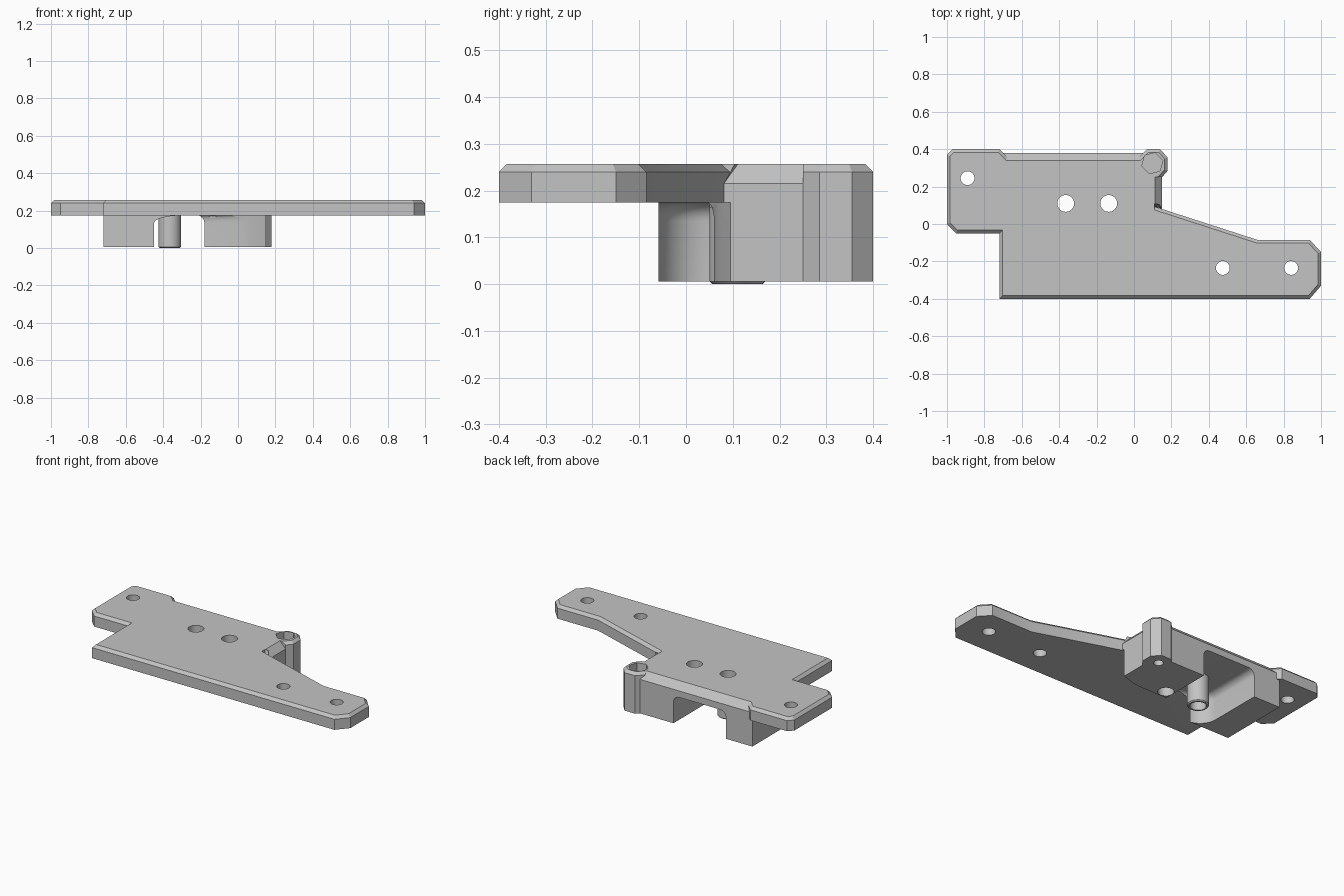
import bpy, bmesh, math
from mathutils import Vector

if "Cube" in bpy.data.objects:
    bpy.data.objects.remove(bpy.data.objects["Cube"], do_unlink=True)

grey = bpy.data.materials.new("plain grey")
grey.use_nodes = True
grey.diffuse_color = (0.55, 0.55, 0.55, 1)
grey.node_tree.nodes["Principled BSDF"].inputs["Base Color"].default_value = grey.diffuse_color

FOOT, UNDER, TOP = 0.005, 0.175, 0.257
BEVEL = 0.017


def finish(name, bm):
    bmesh.ops.recalc_face_normals(bm, faces=bm.faces)
    mesh = bpy.data.meshes.new(name)
    bm.to_mesh(mesh)
    bm.free()
    mesh.materials.append(grey)
    ob = bpy.data.objects.new(name, mesh)
    bpy.context.scene.collection.objects.link(ob)
    return ob


def offset(outline, insets, factor):
    """Move each edge of a counter-clockwise outline inwards by its own inset."""
    pts = [Vector(p) for p in outline]
    result = []
    for i, p in enumerate(pts):
        a = (p - pts[i - 1]).normalized()
        b = (pts[(i + 1) % len(pts)] - p).normalized()
        na, nb = Vector((-a.y, a.x)), Vector((-b.y, b.x))
        da, db = insets[i - 1] * factor, insets[i] * factor
        det = na.x * nb.y - na.y * nb.x
        result.append(p + Vector((da * nb.y - db * na.y, db * na.x - da * nb.x)) / det)
    return result


def loft(name, outline, rings, insets):
    """Stack offset copies of an outline; rings are (height, inset factor)."""
    bm = bmesh.new()
    loops = [[bm.verts.new((p.x, p.y, z)) for p in offset(outline, insets, f)]
             for z, f in rings]
    n = len(outline)
    for low, high in zip(loops, loops[1:]):
        for i in range(n):
            j = (i + 1) % n
            bm.faces.new((low[i], low[j], high[j], high[i]))
    bm.faces.new(loops[0][::-1])
    bm.faces.new(loops[-1])
    return finish(name, bm)


def chamfered(name, outline, insets, bottom=UNDER, drop=BEVEL):
    return loft(name, outline, [(bottom, 0), (TOP - drop, 0), (TOP, 1)], insets)


def cylinder(name, x, y, radius, z0, z1, sides=32, turn=0.0, lip=0.0):
    bm = bmesh.new()
    circle = [(math.cos(turn + math.tau * i / sides), math.sin(turn + math.tau * i / sides))
              for i in range(sides)]
    rings = [(z0, radius - lip), (z0 + lip, radius), (z1, radius)] if lip else [(z0, radius), (z1, radius)]
    loops = [[bm.verts.new((x + r * c, y + r * s, z)) for c, s in circle] for z, r in rings]
    for low, high in zip(loops, loops[1:]):
        for i in range(sides):
            j = (i + 1) % sides
            bm.faces.new((low[i], low[j], high[j], high[i]))
    bm.faces.new(loops[0][::-1])
    bm.faces.new(loops[-1])
    return finish(name, bm)


def combine(target, other, operation):
    mod = target.modifiers.new(other.name, 'BOOLEAN')
    mod.operation, mod.object, mod.solver = operation, other, 'EXACT'
    bpy.context.view_layer.update()
    graph = bpy.context.evaluated_depsgraph_get()
    mesh = bpy.data.meshes.new_from_object(target.evaluated_get(graph))
    target.modifiers.clear()
    target.data = mesh
    bpy.data.objects.remove(other, do_unlink=True)


# Main plate with its long tapered tip
B = BEVEL
bracket = chamfered(
    "mounting_bracket",
    [(-0.72, -0.4), (0.94, -0.4), (1, -0.33), (1, -0.15), (0.94, -0.085),
     (0.66, -0.085), (0.11, 0.093), (0.11, 0.33), (-0.72, 0.33)],
    [B, B, B, B, B, B, 0, 0, B])

# Rear body with wide bevels on its back and left edges
body = chamfered(
    "rear_body", [(-0.72, 0.27), (0.0, 0.13), (0.15, 0.081), (0.15, 0.38), (-0.72, 0.38)],
    [0, B, 0.038, 0.04, 0], drop=0.042)

# Side wing
wing = chamfered(
    "side_wing",
    [(-0.95, -0.05), (-0.69, -0.05), (-0.68, 0.36), (-0.72, 0.4), (-0.97, 0.4),
     (-1, 0.37), (-1, 0.0)],
    [B, 0, B, B, B, B, B])

# Corner post that holds the nut
post = chamfered(
    "nut_post",
    [(0.03, 0.25), (0.15, 0.25), (0.18, 0.285), (0.18, 0.355), (0.14, 0.4),
     (0.07, 0.4), (0.03, 0.36)],
    [0, B, B, B, B, B, 0], bottom=FOOT)

# Legs flare into the plate with a round fillet
steps = 6
flare = [(FOOT, 0)]
for i in range(steps + 1):
    a = math.pi / 2 * i / steps
    flare.append((UNDER - 0.04 + 0.04 * math.sin(a), math.cos(a) - 1))
flare.append((UNDER + 0.02, -1))

arc = [(-0.43 + 0.11 * math.cos(math.radians(t)), 0.05 + 0.11 * math.sin(math.radians(t)))
       for t in range(260, 179, -8)]
if arc[-1][1] > 0.051:
    arc.append((-0.54, 0.05))
right_leg = loft("right_leg",
                 [(-0.72, -0.058)] + arc + [(-0.54, 0.38), (-0.72, 0.38)],
                 flare, [0] + [0.04] * len(arc) + [0, 0])
left_leg = loft("left_leg",
                [(-0.18, 0.06), (0.02, 0.06), (0.07, 0.07), (0.15, 0.095), (0.15, 0.38), (-0.18, 0.38)],
                flare, [0.015, 0, 0, 0, 0, 0.04])

# Hollow pin and shallow pad under the two middle holes
pin = cylinder("hollow_pin", -0.365, 0.11, 0.06, 0, UNDER + 0.03, lip=0.006)
pad = cylinder("hole_pad", -0.135, 0.11, 0.06, UNDER - 0.012, UNDER + 0.03)

for part in (body, wing, post, right_leg, left_leg, pin, pad):
    combine(bracket, part, 'UNION')

# Screw holes through the plate
for x, y, r in [(-0.89, 0.245, 0.037), (-0.365, 0.11, 0.045), (-0.135, 0.11, 0.045),
                (0.475, -0.235, 0.037), (0.84, -0.235, 0.037)]:
    combine(bracket, cylinder("screw_cutter", x, y, r, -0.1, 0.4), 'DIFFERENCE')

# Hexagonal nut pocket and blind screw hole in the corner post
combine(bracket, cylinder("nut_cutter", 0.098, 0.325, 0.058, 0.2, 0.4, 6, 0.25), 'DIFFERENCE')
combine(bracket, cylinder("post_screw_cutter", 0.098, 0.325, 0.027, -0.1, 0.19), 'DIFFERENCE')

# Merge flat regions and keep the edges crisp
bm = bmesh.new()
bm.from_mesh(bracket.data)
bmesh.ops.remove_doubles(bm, verts=bm.verts, dist=0.0002)
bmesh.ops.dissolve_limit(bm, angle_limit=0.01, verts=bm.verts, edges=bm.edges)
bm.to_mesh(bracket.data)
bm.free()
for poly in bracket.data.polygons:
    poly.material_index = 0
bpy.ops.object.select_all(action='DESELECT')
bracket.select_set(True)
bpy.context.view_layer.objects.active = bracket
bpy.ops.object.shade_smooth_by_angle(angle=math.radians(25))
